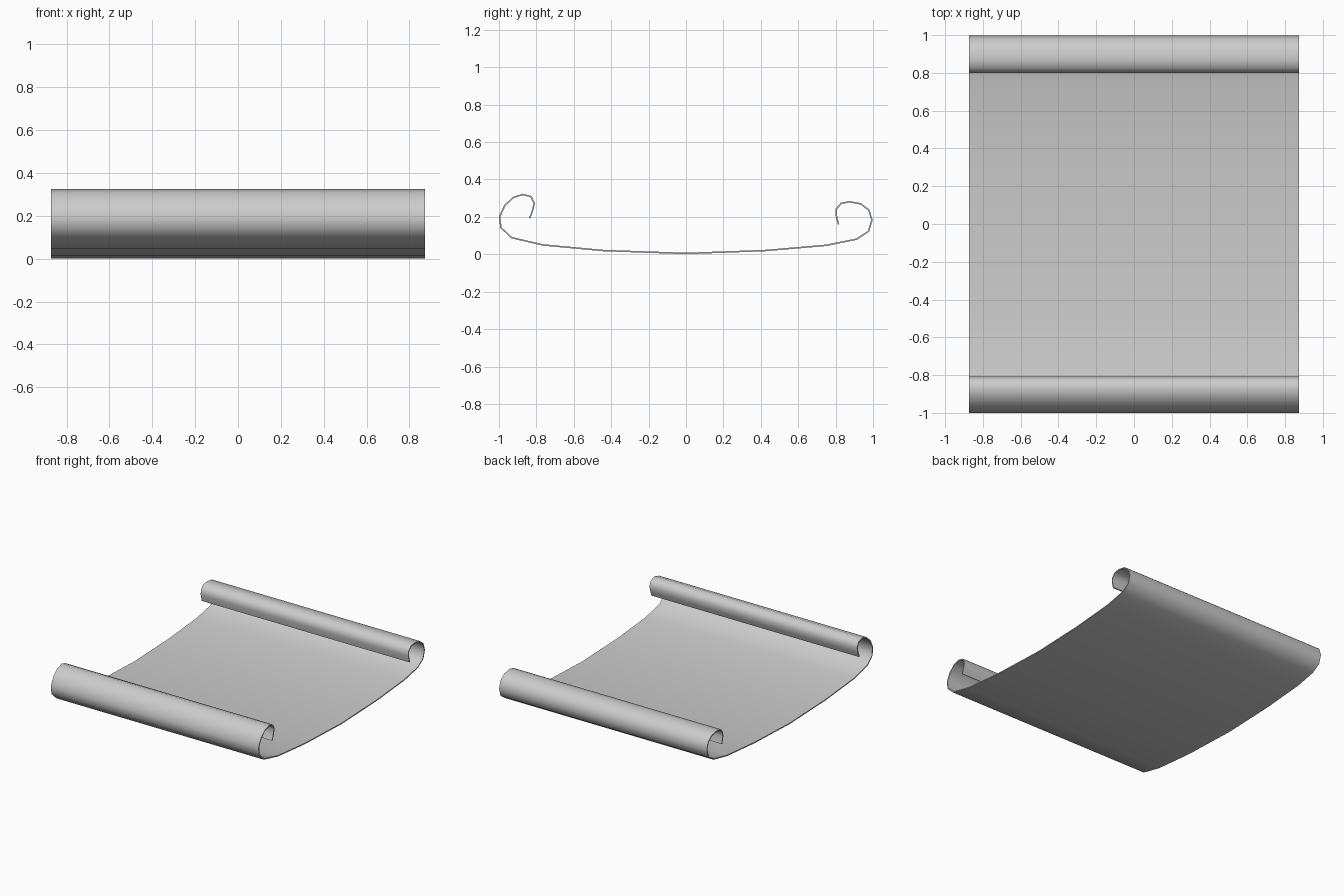
import bpy, bmesh

if "Cube" in bpy.data.objects:
    bpy.data.objects.remove(bpy.data.objects["Cube"])

HALF_WIDTH = 0.873
THICKNESS = 0.008

# side profile (y, z): front roll, sagging sheet, back roll
profile = [
    (-0.836, 0.193), (-0.822, 0.229), (-0.811, 0.272), (-0.829, 0.308),
    (-0.872, 0.320), (-0.922, 0.304), (-0.968, 0.262), (-0.996, 0.203),
    (-0.990, 0.143), (-0.932, 0.089), (-0.765, 0.050), (-0.440, 0.020),
    (0.0, 0.0045), (0.422, 0.020), (0.750, 0.048), (0.912, 0.081),
    (0.976, 0.123), (0.994, 0.183), (0.978, 0.236), (0.934, 0.270),
    (0.872, 0.281), (0.829, 0.272), (0.804, 0.242), (0.803, 0.210),
    (0.815, 0.160),
]

# sheet: extrude the profile across the width
bm = bmesh.new()
rows = [[bm.verts.new((x, y, z)) for y, z in profile]
        for x in (-HALF_WIDTH, HALF_WIDTH)]
for i in range(len(profile) - 1):
    bm.faces.new((rows[0][i], rows[1][i], rows[1][i + 1], rows[0][i + 1]))
mesh = bpy.data.meshes.new("scroll_sheet")
bm.to_mesh(mesh)
bm.free()
sheet = bpy.data.objects.new("scroll_sheet", mesh)
bpy.context.collection.objects.link(sheet)

# thin paper thickness, centred on the profile
solid = sheet.modifiers.new("thickness", 'SOLIDIFY')
solid.thickness = THICKNESS
solid.offset = 0
solid.use_even_offset = True

# smooth rolls with crisp paper edges
bpy.context.view_layer.objects.active = sheet
sheet.select_set(True)
bpy.ops.object.modifier_apply(modifier=solid.name)
bpy.ops.object.shade_smooth_by_angle(angle=1.0)
